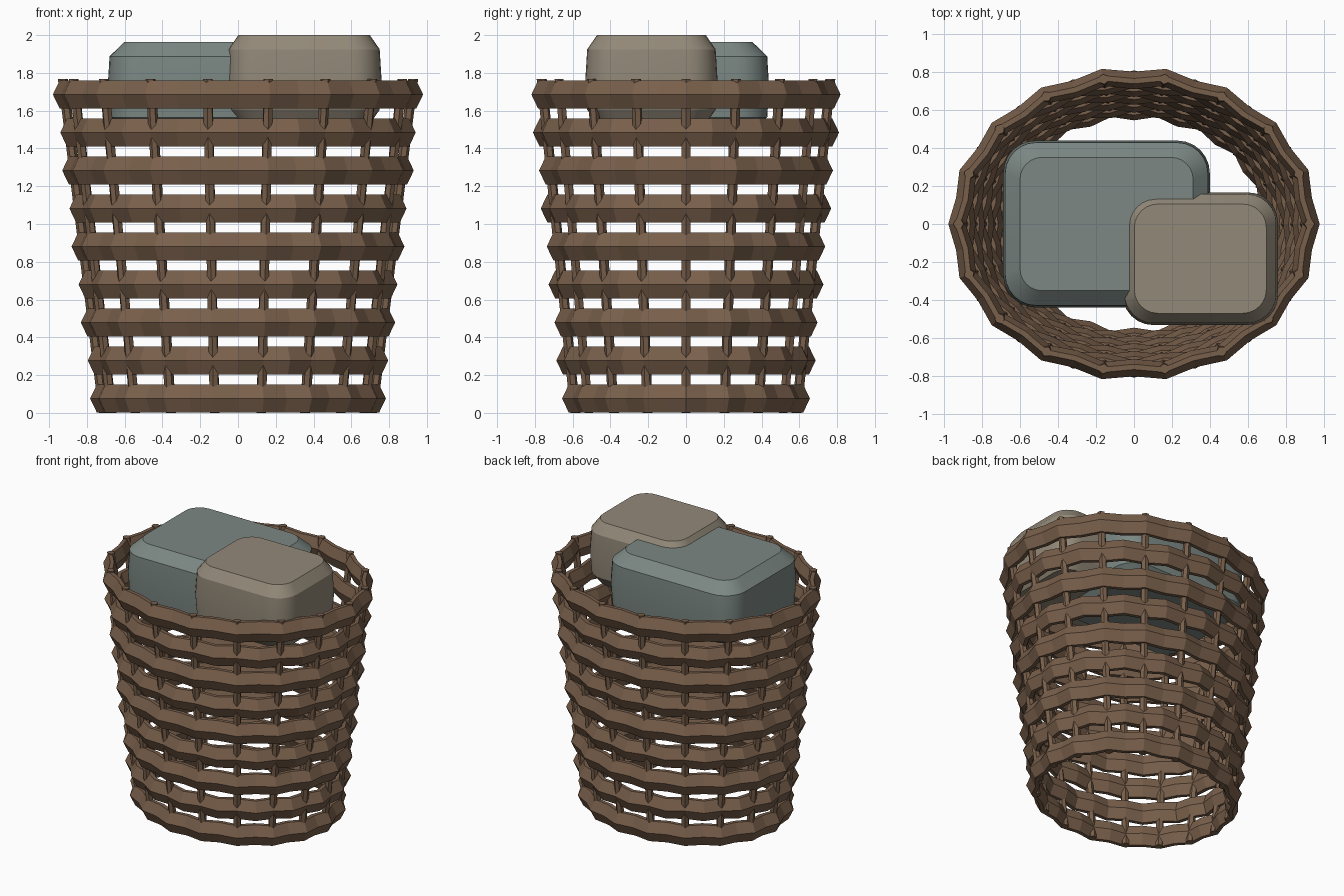
import bpy, bmesh
from math import sin, cos, pi

cube = bpy.data.objects.get("Cube")
if cube:
    bpy.data.objects.remove(cube, do_unlink=True)


def material(name, rgb):
    m = bpy.data.materials.new(name)
    m.use_nodes = True
    m.diffuse_color = (*rgb, 1)
    m.node_tree.nodes["Principled BSDF"].inputs["Base Color"].default_value = (*rgb, 1)
    return m


WICKER = material("brown wicker", (0.19, 0.115, 0.07))
TEAL = material("grey teal cloth", (0.2, 0.245, 0.23))
BEIGE = material("beige cloth", (0.29, 0.25, 0.19))

STAKES = 18
RINGS = 9
TOP_X, TOP_Y = 0.917, 0.768
WAVE = 0.0135


def loft(name, loops, mat, closed=False):
    """Skin a list of equal-length point loops; cap the ends unless closed."""
    bm = bmesh.new()
    rows = [[bm.verts.new(p) for p in loop] for loop in loops]
    n = len(rows[0])
    pairs = list(zip(rows, rows[1:])) + ([(rows[-1], rows[0])] if closed else [])
    for a, b in pairs:
        for i in range(n):
            j = (i + 1) % n
            bm.faces.new((a[i], a[j], b[j], b[i]))
    if not closed:
        bm.faces.new(rows[0])
        bm.faces.new(rows[-1])
    bmesh.ops.recalc_face_normals(bm, faces=bm.faces)
    me = bpy.data.meshes.new(name)
    bm.to_mesh(me)
    bm.free()
    me.materials.append(mat)
    ob = bpy.data.objects.new(name, me)
    bpy.context.collection.objects.link(ob)
    return ob


def flare(z):
    """Basket width factor at a height."""
    return 0.785 + 0.215 * (z - 0.08) / 1.61


# Woven rings: ridged bands, bulging at the stakes on every other row
PROFILE = [(0.05, 0), (0.014, 0.075), (-0.014, 0.075),
           (-0.042, 0), (-0.014, -0.075), (0.014, -0.075)]


def woven_ring(row):
    z = 0.076 + row * 0.2012
    s = flare(z)
    loops = []
    for k in range(STAKES * 2):
        a = pi * k / STAKES
        w = WAVE * (-1) ** (k + row)
        loops.append([((TOP_X * s + w + r) * cos(a), (TOP_Y * s + w + r) * sin(a), z + h)
                      for r, h in PROFILE])
    loft(f"woven_ring_{row + 1}", loops, WICKER, closed=True)


for row in range(RINGS):
    woven_ring(row)


# Upright stakes
def stake(index):
    a = 2 * pi * index / STAKES
    loops = []
    for z in (0.0, 1.768):
        cx, cy = TOP_X * flare(z) * cos(a), TOP_Y * flare(z) * sin(a)
        loops.append([(cx + 0.027 * cos(a + t * pi / 3), cy + 0.027 * sin(a + t * pi / 3), z)
                      for t in range(6)])
    loft(f"stake_{index + 1}", loops, WICKER)


for index in range(STAKES):
    stake(index)


# Folded cloth bundles: rounded blocks with soft bevels
def rounded_loop(cx, cy, hx, hy, radius, z, steps=6):
    pts = []
    for q, (sx, sy) in enumerate([(1, 1), (-1, 1), (-1, -1), (1, -1)]):
        for i in range(steps + 1):
            a = pi / 2 * (q + i / steps)
            pts.append((cx + sx * (hx - radius) + radius * cos(a),
                        cy + sy * (hy - radius) + radius * sin(a), z))
    return pts


def bundle(name, centre, half, bottom, top, radius, edge, mat):
    mid = (bottom + top) / 2
    layers = [(edge, bottom), (0.01, bottom + 0.075), (0, mid),
              (0.01, top - 0.075), (edge, top)]
    loops = [rounded_loop(*centre, half[0] - d, half[1] - d, radius - d * 0.6, z)
             for d, z in layers]
    ob = loft(name, loops, mat)
    bpy.ops.object.select_all(action='DESELECT')
    ob.select_set(True)
    bpy.context.view_layer.objects.active = ob
    bpy.ops.object.shade_smooth_by_angle(angle=pi / 7)


bundle("large_cloth_bundle", (-0.145, 0.0), (0.545, 0.44), 1.49, 1.963, 0.17, 0.088, TEAL)
bundle("small_cloth_bundle", (0.35, -0.183), (0.41, 0.35), 1.53, 2.0, 0.16, 0.062, BEIGE)
